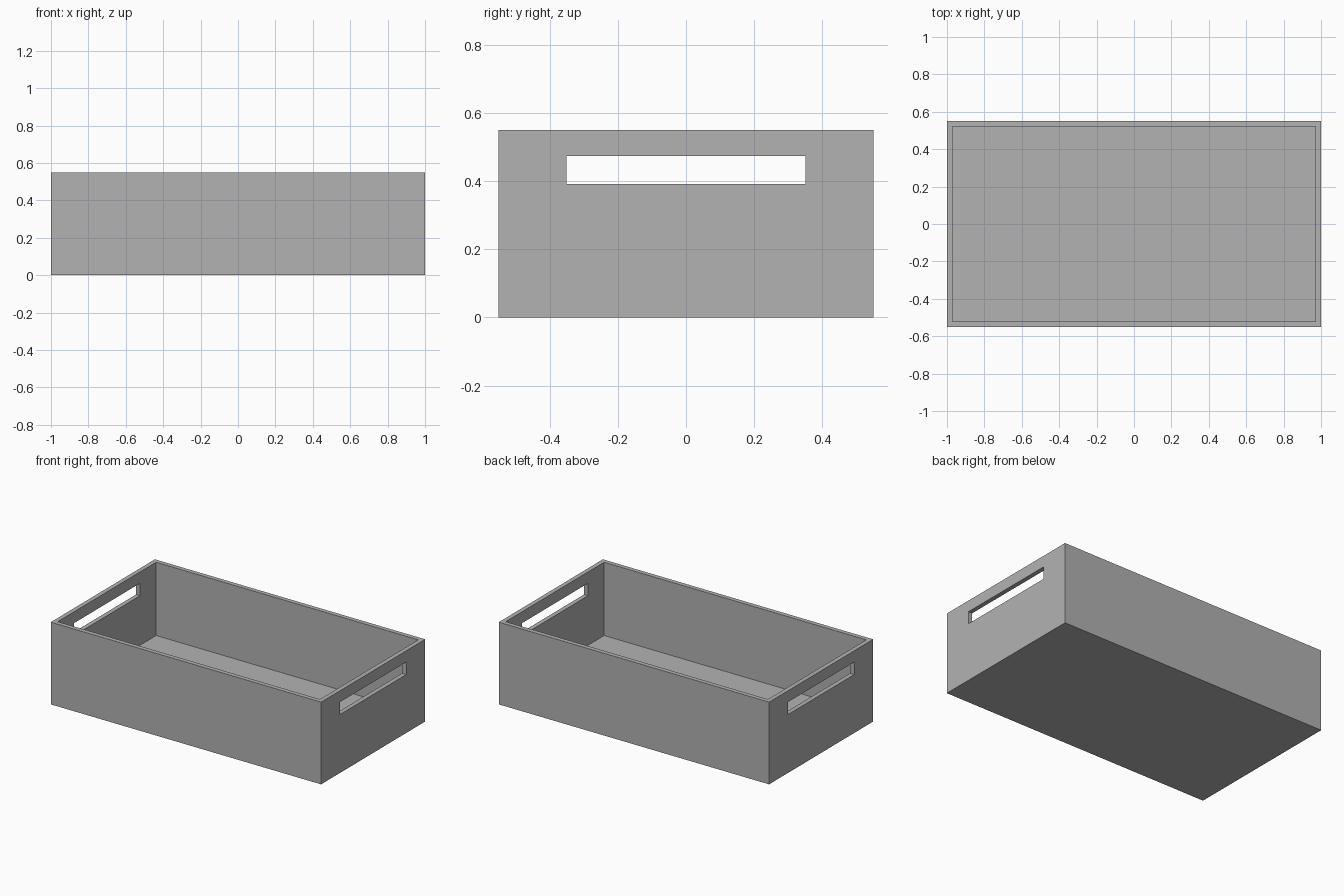
import bpy

if "Cube" in bpy.data.objects:
    bpy.data.objects.remove(bpy.data.objects["Cube"], do_unlink=True)

LENGTH, WIDTH, HEIGHT = 2.0, 1.1, 0.55
WALL, FLOOR = 0.03, 0.06

grey = bpy.data.materials.new("plain grey")
grey.use_nodes = True
colour = (0.448, 0.448, 0.448, 1)
grey.diffuse_color = colour
grey.node_tree.nodes["Principled BSDF"].inputs["Base Color"].default_value = colour


def block(name, size, bottom):
    """Box centred on x and y, standing on the given height."""
    bpy.ops.mesh.primitive_cube_add(size=1, location=(0, 0, bottom + size[2] / 2))
    obj = bpy.context.object
    obj.name = name
    obj.scale = size
    bpy.ops.object.transform_apply(location=True, rotation=False, scale=True)
    obj.data.materials.append(grey)
    return obj


def cut(target, cutter):
    """Subtract the cutter from the target and discard it."""
    mod = target.modifiers.new("cut", 'BOOLEAN')
    mod.operation = 'DIFFERENCE'
    mod.solver = 'EXACT'
    mod.object = cutter
    bpy.context.view_layer.objects.active = target
    bpy.ops.object.modifier_apply(modifier=mod.name)
    bpy.data.objects.remove(cutter, do_unlink=True)


# Open tray
tray = block("tray", (LENGTH, WIDTH, HEIGHT), 0)

# Hollow interior
cut(tray, block("interior_cutter", (LENGTH - 2 * WALL, WIDTH - 2 * WALL, HEIGHT), FLOOR))

# Handle slots through both end walls
cut(tray, block("handle_cutter", (LENGTH + 0.2, 0.7, 0.083), 0.391))
